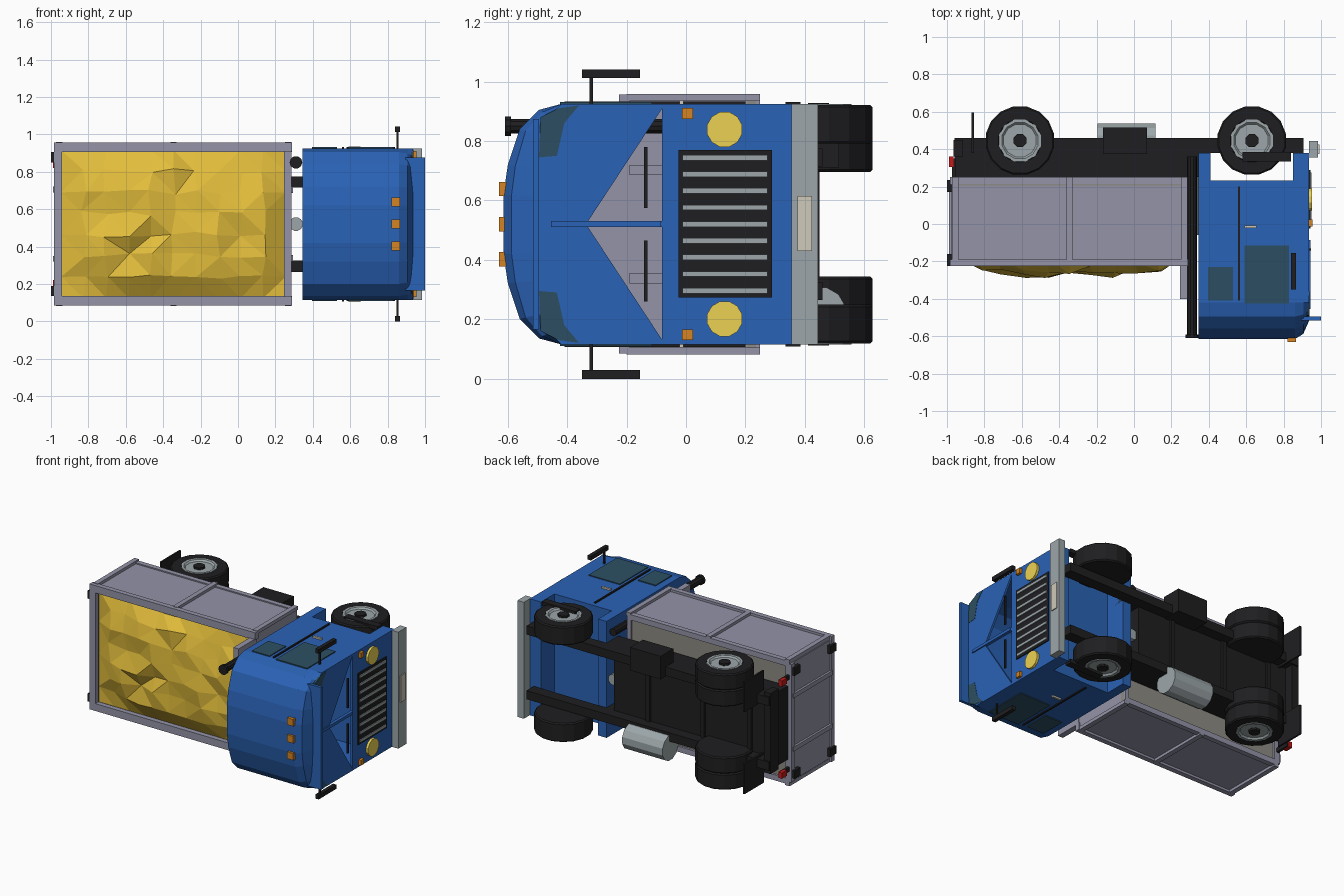
import bpy, bmesh, math, random

if "Cube" in bpy.data.objects:
    bpy.data.objects.remove(bpy.data.objects["Cube"])
random.seed(4)
C = 0.52  # height of the truck's centre plane (the truck lies on its side: forward +x, roof -y)

def mat(name, r, g, b):
    m = bpy.data.materials.new(name)
    m.diffuse_color = tuple((v / 255) ** 2.2 for v in (r, g, b)) + (1,)
    m.use_nodes = True
    m.node_tree.nodes["Principled BSDF"].inputs["Base Color"].default_value = m.diffuse_color
    return m

BLUE = mat("blue", 46, 98, 180)
BLACK = mat("black", 36, 36, 38)
BED = mat("bed_grey", 146, 146, 166)
FLOOR = mat("floor_grey", 140, 138, 130)
STEEL = mat("steel", 155, 165, 168)
SAND = mat("sand", 226, 188, 62)
GLASS = mat("glass", 48, 80, 98)
ORANGE = mat("orange", 210, 130, 40)
LAMP = mat("lamp", 235, 208, 84)
RED = mat("red", 200, 30, 30)
PLATE = mat("plate", 205, 200, 185)

def finish(bm, name, m):
    bmesh.ops.recalc_face_normals(bm, faces=bm.faces)
    me = bpy.data.meshes.new(name)
    bm.to_mesh(me)
    bm.free()
    ob = bpy.data.objects.new(name, me)
    bpy.context.collection.objects.link(ob)
    if m:
        me.materials.append(m)
    return ob

def loft(name, rings, m):
    bm = bmesh.new()
    vs = [[bm.verts.new(p) for p in r] for r in rings]
    n = len(rings[0])
    for a, b in zip(vs, vs[1:]):
        for i in range(n):
            j = (i + 1) % n
            bm.faces.new((a[i], a[j], b[j], b[i]))
    bm.faces.new(vs[0])
    bm.faces.new(vs[-1][::-1])
    return finish(bm, name, m)

def box(name, x0, x1, y0, y1, d0, d1, m):
    """Box with d measured sideways from the centre plane."""
    return loft(name, [[(x, y0, C + d0), (x, y1, C + d0), (x, y1, C + d1), (x, y0, C + d1)]
                       for x in (x0, x1)], m)

def pair(name, x0, x1, y0, y1, d0, d1, m):
    for s, tag in ((1, "left"), (-1, "right")):
        box(f"{name}_{tag}", x0, x1, y0, y1, s * d0, s * d1, m)

def lathe(name, centre, axis, prof, m, n=16):
    """Rings of (radius, offset along axis) round a centre."""
    k = "xyz".index(axis)
    rings = []
    for r, h in prof:
        ring = []
        for i in range(n):
            a = 2 * math.pi * (i + 0.5) / n
            p = list(centre)
            p[k] += h
            p[(k + 1) % 3] += r * math.cos(a)
            p[(k + 2) % 3] += r * math.sin(a)
            ring.append(p)
        rings.append(ring)
    return loft(name, rings, m)

def cut(ob, cutter):
    md = ob.modifiers.new("cut", "BOOLEAN")
    md.object, md.operation, md.solver = cutter, "DIFFERENCE", "EXACT"
    bpy.context.view_layer.objects.active = ob
    bpy.ops.object.modifier_apply(modifier=md.name)
    bpy.data.objects.remove(cutter)

# Cab shell: rounded roof section lofted forward, hollowed, with wheel arch and front openings
def section(x, bottom=0.38, inset=0.0, top=1.0, narrow=1.0):
    half = [(bottom, .405), (-.42, .405), (-.495, .385), (-.56, .32), (-.60, .20), (-.615, .10)]
    pts = []
    for y, d in half:
        if y < -.42:
            y, d = -.42 + (y + .42) * top, d * narrow
        pts.append((y + (inset if y < 0 else 0), d - inset))
    return [(x, y, C + d) for y, d in pts] + [(x, y, C - d) for y, d in pts[::-1]]

cab = loft("cab", [section(.345), section(.86), section(.905, top=.86, narrow=.98),
                   section(.936, top=.5, narrow=.95)], BLUE)
cut(cab, loft("cab_hollow", [section(.357, .22, .012), section(.85, .22, .012),
                             section(.922, .22, .012, .5, .93)], None))
cut(cab, box("arch_cutter", .41, .85, .232, .5, -.6, .6, None))
for s in (1, -1):
    tri = [(-.08, .39), (-.33, .01), (-.08, .01)]
    cut(cab, loft("window_cutter", [[(x, y, C + s * d) for y, d in tri] for x in (.3, 1.0)], None))
    # Windscreen corner glass
    g = [(-.495, .225), (-.435, .23), (-.41, .34), (-.36, .40), (-.43, .39), (-.49, .36)]
    loft("corner_glass", [[(x, y, C + s * d) for y, d in g] for x in (.925, .938)], GLASS)

# Cab front details
box("windscreen_divider", .93, .944, -.455, -.085, -.01, .01, BLUE)
box("sun_visor", .895, 1.0, -.515, -.495, -.355, .355, BLUE)
pair("wiper", .935, .945, -.142, -.13, .055, .26, BLACK)
box("grille", .93, .943, -.025, .29, -.247, .25, BLACK)
for i in range(9):
    d = (i - 4) * .056
    box(f"grille_bar_{i}", .938, .949, -.012, .275, d - .009, d + .009, STEEL)
for s in (1, -1):
    lathe("headlight", (.93, .13, C + s * .319), "x", [(.061, 0), (.061, .022)], LAMP, 12)
pair("indicator", .93, .955, -.013, .023, .355, .391, ORANGE)
box("front_bumper", .936, .985, .355, .445, -.405, .405, STEEL)
box("number_plate", .98, .991, .375, .425, -.09, .095, PLATE)
for i in (-1, 0, 1):
    box(f"roof_marker_{i + 2}", .82, .866, -.63, -.58, i * .118 - .024, i * .118 + .024, ORANGE)

# Cab side details
pair("front_side_window", .59, .83, -.425, -.115, .40, .411, GLASS)
pair("rear_side_window", .395, .53, -.41, -.23, .40, .411, GLASS)
pair("door_trim", .555, .567, -.41, .20, .40, .413, BLACK)
pair("door_handle", .59, .655, -.022, -.008, .40, .416, PLATE)
pair("mirror_arm", .847, .857, -.325, -.313, .40, .495, BLACK)
pair("mirror", .84, .866, -.35, -.155, .492, .521, BLACK)
pair("step", .58, .84, .335, .385, .385, .412, BLACK)

# Chassis
pair("chassis_rail", -.96, .905, .38, .46, .195, .255, BLACK)
box("bed_subframe", -.96, .285, .25, .385, -.255, .255, BLACK)
pair("rail_front_end", .285, .41, .25, .38, .195, .255, BLACK)
for i, x in enumerate((-.78, -.42, .0)):
    box(f"crossmember_{i}", x, x + .03, .385, .40, -.2, .2, BLACK)
box("rear_crossbar", -.965, -.915, .36, .45, -.28, .28, BLACK)
box("battery_box", -.165, .07, .375, .515, .19, .35, BLACK)
lathe("fuel_tank", (-.195, .45, C - .30), "x", [(.09, 0), (.09, .31)], STEEL, 12)
pair("mud_flap", -.868, -.856, .38, .595, .18, .39, BLACK)

# Exhaust stack and hoist ram between cab and bed
lathe("exhaust", (.31, .36, .85), "y", [(.026, 0), (.026, -.95), (.034, -.95), (.034, -.97)], BLACK, 10)
lathe("hoist_ram", (.31, .36, C), "y", [(.037, 0), (.037, -.42)], STEEL, 12)

# Wheels: single at the front, double at the rear
def wheel(name, x, outer, s, width=.131, rim=True):
    z = C + s * outer
    p = [(.112, -.02), (.116, 0), (.178, 0), (.186, -.008), (.186, .008 - width), (.178, -width), (.112, -width)]
    lathe(name + "_tyre", (x, .446, z), "z", [(r, s * h) for r, h in p], BLACK)
    if rim:
        lathe(name + "_rim", (x, .446, z), "z",
              [(.116, -s * .05), (.116, s * .003), (.10, s * .003), (.09, -s * .008)], STEEL, 12)
        lathe(name + "_hub", (x, .446, z), "z", [(.038, -s * .03), (.038, s * .006)], BLACK, 8)

for s, tag in ((1, "left"), (-1, "right")):
    wheel("front_wheel_" + tag, .63, .402, s)
    wheel("rear_outer_wheel_" + tag, -.61, .402, s, .112)
    wheel("rear_inner_wheel_" + tag, -.61, .290, s, .114, False)

# Load bed
box("bed_floor", -.97, .28, .205, .235, -.42, .42, FLOOR)
pair("bed_side", -.97, .28, -.21, .25, .39, .42, BED)
pair("bed_side_rim", -.985, .29, -.225, -.19, .385, .436, BED)
pair("bed_lower_rail", -.97, .28, .215, .25, .415, .428, BED)
for x in (-.972, -.362, .252):
    pair("bed_rib", x, x + .034, -.2, .25, .415, .439, BED)
box("tailgate", -.975, -.945, -.21, .25, -.41, .41, BED)
box("tailgate_rim", -.985, -.94, -.225, -.19, -.39, .39, BED)
box("tailgate_lower_rim", -.985, -.94, .21, .25, -.41, .41, BED)
pair("tailgate_rib", -.99, -.97, -.2, .23, .17, .2, BED)
box("bed_front_wall", .25, .28, -.22, .25, -.41, .41, BED)
box("headboard", .245, .285, -.40, -.2, -.39, .39, BED)
pair("headboard_rib", .28, .293, -.19, .24, .165, .2, BED)
pair("upper_latch", -1.0, -.97, -.225, -.16, .33, .385, BLACK)
pair("lower_latch", -1.0, -.97, .17, .235, .33, .385, BLACK)
pair("tail_light", -.99, -.965, .305, .36, .30, .34, RED)
pair("tail_light_bracket", -.972, -.955, .25, .35, .305, .335, BLACK)

# Heaped load
bm = bmesh.new()
bmesh.ops.create_grid(bm, x_segments=10, y_segments=7, size=1)
for v in bm.verts:
    u, w = v.co.x, v.co.y
    heap = max(0, 1 - u * u) ** .6 * max(0, 1 - w * w) ** .5
    inner = abs(u) < .99 and abs(w) < .99
    jx, jz, jy = (random.uniform(-1, 1) * inner for _ in range(3))
    v.co = (-.345 + u * .60 + jx * .015, -.18 - heap * .095 + jy * .025, C + w * .395 + jz * .015)
bmesh.ops.triangulate(bm, faces=bm.faces)
finish(bm, "sand_load", SAND)
